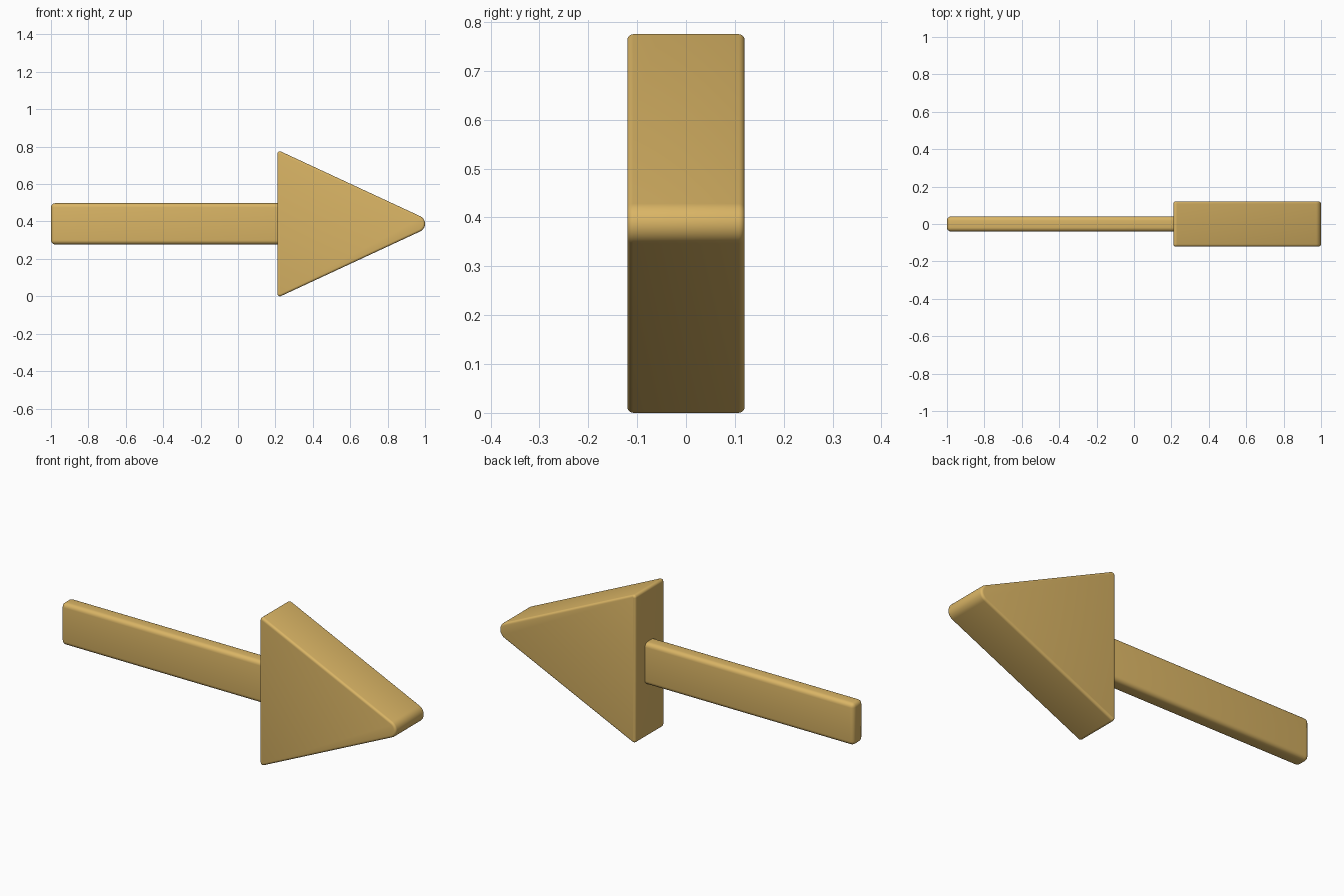
import bpy, bmesh
from math import sin, cos, pi, atan2, asin, hypot

if "Cube" in bpy.data.objects:
    bpy.data.objects.remove(bpy.data.objects["Cube"])

gold = bpy.data.materials.new("gold")
gold.diffuse_color = (0.70, 0.46, 0.13, 1)
gold.use_nodes = True
gold.node_tree.nodes["Principled BSDF"].inputs["Base Color"].default_value = gold.diffuse_color


def finish(bm, name):
    bmesh.ops.recalc_face_normals(bm, faces=bm.faces)
    mesh = bpy.data.meshes.new(name)
    bm.to_mesh(mesh)
    bm.free()
    mesh.materials.append(gold)
    obj = bpy.data.objects.new(name, mesh)
    bpy.context.collection.objects.link(obj)
    bpy.ops.object.select_all(action='DESELECT')
    obj.select_set(True)
    bpy.context.view_layer.objects.active = obj
    bpy.ops.object.shade_smooth_by_angle(angle=pi / 6)
    return obj


# Arrow head: triangle outline through three corner circles (x, z, radius)
MID, HALF, EDGE = 0.3875, 0.12, 0.012
TIP_X, TIP_R, BACK_X, BACK_R = 0.955, 0.045, 0.224, 0.014
RISE = MID - BACK_R
run = TIP_X - BACK_X
n = pi / 2 - atan2(RISE, run) + asin((TIP_R - BACK_R) / hypot(run, RISE))


def outline(inset):
    corners = [(TIP_X, MID, TIP_R, -n, n, 14),
               (BACK_X, MID + RISE, BACK_R, n, pi, 7),
               (BACK_X, MID - RISE, BACK_R, pi, 2 * pi - n, 7)]
    pts = []
    for x, z, r, a0, a1, steps in corners:
        for i in range(steps + 1):
            a = a0 + (a1 - a0) * i / steps
            pts.append((x + (r - inset) * cos(a), z + (r - inset) * sin(a)))
    return pts


# Rings from front to back, with rounded front and back rims
SEG = 4
arc = [(EDGE * (1 - cos(k * pi / 2 / SEG)), HALF - EDGE + EDGE * sin(k * pi / 2 / SEG))
       for k in range(SEG + 1)]
levels = [(i, -y) for i, y in reversed(arc)] + arc
bm = bmesh.new()
rings = [[bm.verts.new((x, y, z)) for x, z in outline(i)] for i, y in levels]
for a, b in zip(rings, rings[1:]):
    for i in range(len(a)):
        j = (i + 1) % len(a)
        bm.faces.new((a[i], a[j], b[j], b[i]))
bm.faces.new(rings[0])
bm.faces.new(rings[-1])
finish(bm, "arrow_head")

# Shaft: rounded flat bar, its end sunk into the head
bm = bmesh.new()
bmesh.ops.create_cube(bm, size=1)
bmesh.ops.scale(bm, vec=(1.25, 0.08, 0.22), verts=bm.verts)
bmesh.ops.translate(bm, vec=(-0.375, 0, 0.3875), verts=bm.verts)
bmesh.ops.bevel(bm, geom=bm.edges[:], offset=0.022, segments=5, profile=0.5,
                affect='EDGES')
finish(bm, "arrow_shaft")
